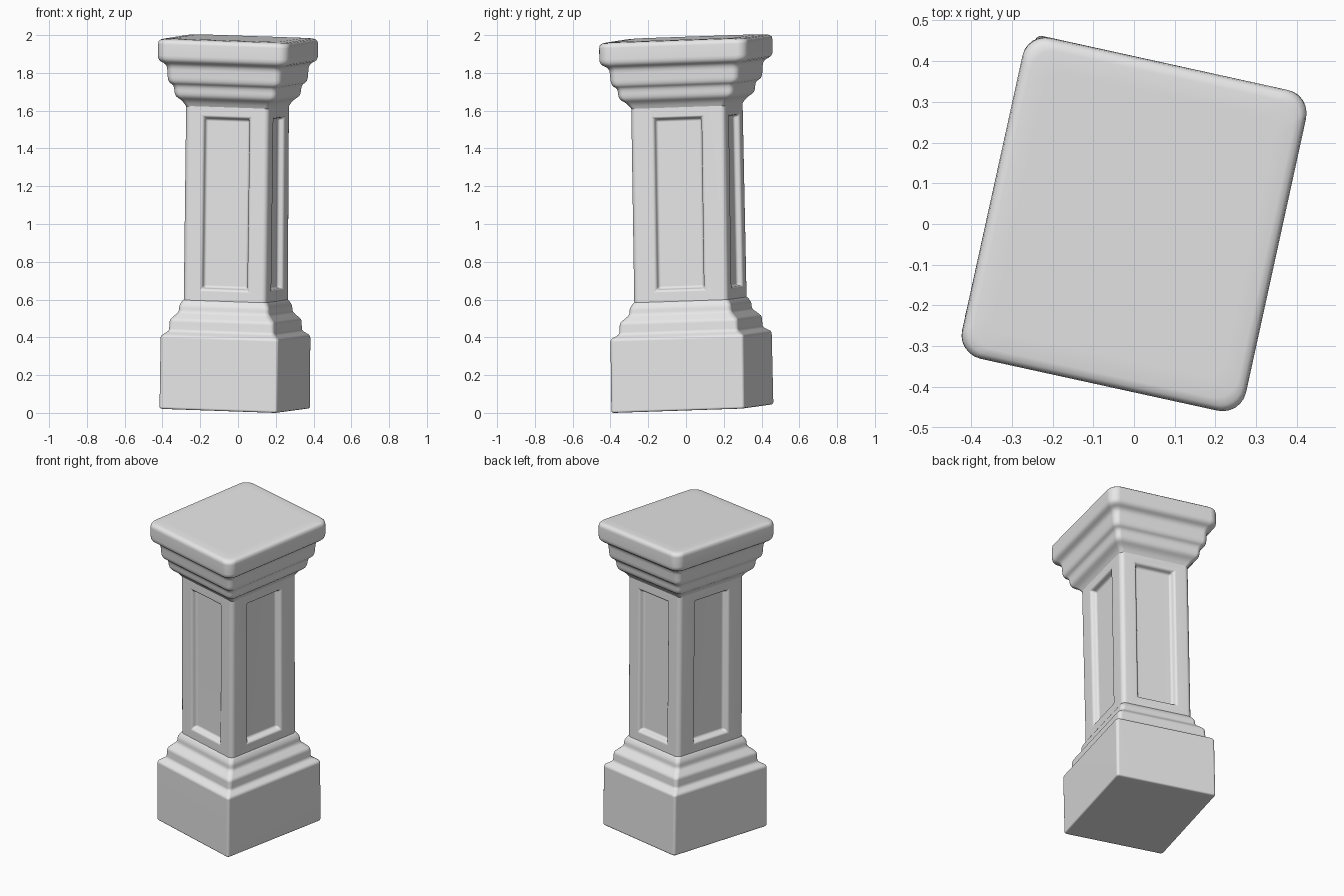
import bpy
import bmesh
from math import cos, sin, pi, radians
from mathutils import Vector, Matrix

if "Cube" in bpy.data.objects:
    bpy.data.objects.remove(bpy.data.objects["Cube"])

DEPTH_RATIO = 1.13      # depth of each tier against its width
CORNER_STEPS = 6

stone = bpy.data.materials.new("pale_grey_stone")
stone.use_nodes = True
GREY = (0.8, 0.8, 0.8, 1)
stone.diffuse_color = GREY
stone.node_tree.nodes["Principled BSDF"].inputs["Base Color"].default_value = GREY


def lean(co):
    """Turn the pillar about its axis, then add its slight lean."""
    p = Matrix.Rotation(-radians(14.3 - co.z), 3, "Z") @ co
    x = p.x + 0.009 * (p.z - 1.9)
    y = p.y - 0.018 * (p.z - 1.9)
    return Vector((x, y, p.z + 0.04 * p.y - 0.025 * p.x))


def finish(bm, name, bevel=0):
    for v in bm.verts:
        v.co = lean(v.co)
    bmesh.ops.recalc_face_normals(bm, faces=bm.faces)
    for f in bm.faces:
        f.smooth = True
    mesh = bpy.data.meshes.new(name)
    bm.to_mesh(mesh)
    bm.free()
    mesh.materials.append(stone)
    ob = bpy.data.objects.new(name, mesh)
    bpy.context.collection.objects.link(ob)
    if bevel:
        mod = ob.modifiers.new("soft_edges", "BEVEL")
        mod.width = bevel
        mod.segments = 3
        mod.limit_method = "ANGLE"
        mod.angle_limit = radians(40)
    ob.modifiers.new("flat_shading", "WEIGHTED_NORMAL")


def soften(profile, radius):
    """Round every inner corner of a profile of (half width, height, corner)."""
    pts = [Vector(p) for p in profile]
    out = [pts[0]]
    for a, b, c in zip(pts, pts[1:], pts[2:]):
        start = b + (a - b) * min(0.4, radius / (a - b).length)
        end = b + (c - b) * min(0.4, radius / (c - b).length)
        for t in (0, 0.33, 0.67, 1):
            out.append(start * (1 - t) ** 2 + b * 2 * t * (1 - t) + end * t * t)
    return out + [pts[-1]]


def rounded_ring(bm, half, z, r):
    ring = []
    for q, (sx, sy) in enumerate(((1, 1), (-1, 1), (-1, -1), (1, -1))):
        for i in range(CORNER_STEPS + 1):
            a = (q + i / CORNER_STEPS) * pi / 2
            ring.append(bm.verts.new((sx * (half - r) + r * cos(a),
                                      sy * (half * DEPTH_RATIO - r) + r * sin(a), z)))
    return ring


def moulding(name, profile, radius):
    bm = bmesh.new()
    rings = [rounded_ring(bm, *p) for p in soften(profile, radius)]
    for low, high in zip(rings, rings[1:]):
        for i in range(len(low)):
            bm.faces.new((low[i - 1], low[i], high[i], high[i - 1]))
    bm.faces.new(rings[0][::-1])
    bm.faces.new(rings[-1])
    finish(bm, name)


# Base block with its stepped moulding
moulding("base", [
    (0.29, 0.022, 0.015), (0.322, 0.022, 0.015), (0.322, 0.41, 0.018),
    (0.287, 0.435, 0.02), (0.285, 0.495, 0.025), (0.247, 0.535, 0.025),
    (0.245, 0.57, 0.025), (0.229, 0.60, 0.025), (0.21, 0.605, 0.025),
], 0.012)

# Capital: cove, two bands and a rounded slab
moulding("capital", [
    (0.215, 1.60, 0.025), (0.229, 1.63, 0.025), (0.245, 1.655, 0.025),
    (0.277, 1.68, 0.03), (0.281, 1.735, 0.03), (0.308, 1.755, 0.035),
    (0.314, 1.845, 0.04), (0.356, 1.868, 0.055), (0.357, 1.98, 0.06),
    (0.29, 1.984, 0.05),
], 0.026)

# Shaft with a sunken panel on each side
HALF_X, HALF_Y, BOTTOM, TOP = 0.227, 0.257, 0.58, 1.64
bm = bmesh.new()
bmesh.ops.create_cube(bm, size=2)
for v in bm.verts:
    v.co = (v.co.x * HALF_X, v.co.y * HALF_Y, TOP if v.co.z > 0 else BOTTOM)
uprights = [e for e in bm.edges if abs(e.verts[0].co.z - e.verts[1].co.z) > 0.5]
bmesh.ops.bevel(bm, geom=uprights, offset=0.028, segments=4, profile=0.5,
                affect="EDGES")
bm.normal_update()
sides = [f for f in bm.faces if abs(f.normal.z) < 0.1 and f.calc_area() > 0.2]
for face in sides:
    bmesh.ops.inset_individual(bm, faces=[face], thickness=0.07, depth=0)
    axis, half = (1, 0.13) if abs(face.normal.x) > 0.5 else (0, 0.125)
    middle = (BOTTOM + TOP) / 2
    for v in face.verts:
        v.co[axis] = half if v.co[axis] > 0 else -half
        v.co.z = 1.57 if v.co.z > middle else 0.66
    bmesh.ops.inset_individual(bm, faces=[face], thickness=0.012, depth=-0.034)
finish(bm, "panelled_shaft", bevel=0.012)
